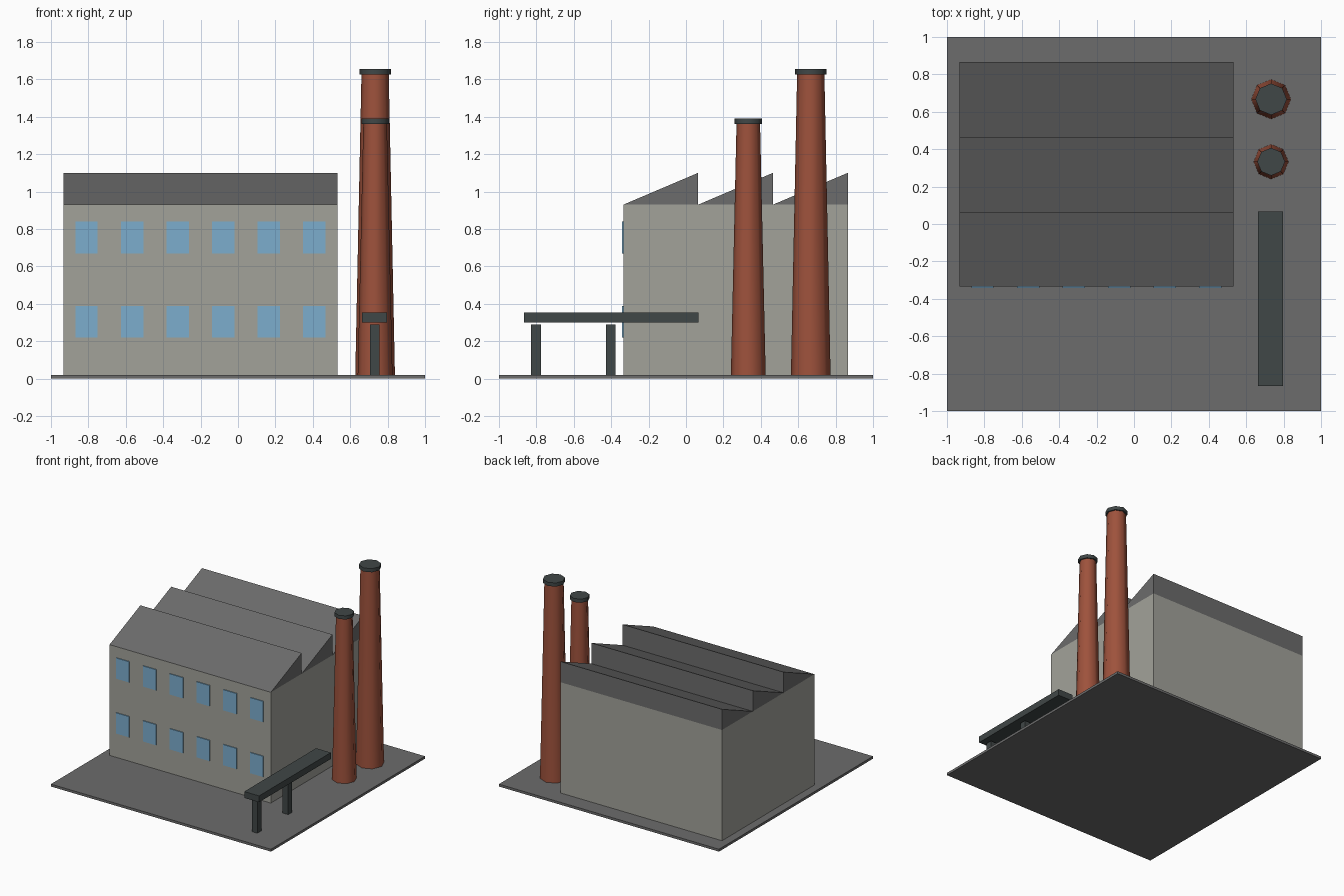
import bpy
import bmesh
from math import radians, cos, sin, pi

cube = bpy.data.objects.get("Cube")
if cube:
    bpy.data.objects.remove(cube, do_unlink=True)


def material(name, *rgb):
    linear = [((c / 255 + 0.055) / 1.055) ** 2.4 for c in rgb] + [1]
    mat = bpy.data.materials.new(name)
    mat.use_nodes = True
    mat.diffuse_color = linear
    mat.node_tree.nodes["Principled BSDF"].inputs["Base Color"].default_value = linear
    return mat


WALL = material("pale concrete", 162, 162, 154)
GREY = material("roof and paving grey", 108, 108, 108)
BRICK = material("red brick", 158, 82, 60)
METAL = material("dark metal", 64, 71, 71)
GLASS = material("blue glass", 124, 174, 206)


def add_object(name, bm, mat):
    bmesh.ops.recalc_face_normals(bm, faces=bm.faces)
    mesh = bpy.data.meshes.new(name)
    bm.to_mesh(mesh)
    bm.free()
    mesh.materials.append(mat)
    obj = bpy.data.objects.new(name, mesh)
    bpy.context.collection.objects.link(obj)
    return obj


def box(name, x, y, z, mat):
    """Box from (low, high) pairs on each axis."""
    bm = bmesh.new()
    bmesh.ops.create_cube(bm, size=1)
    for v in bm.verts:
        v.co = [(lo + hi) / 2 + c * (hi - lo) for c, (lo, hi) in zip(v.co, (x, y, z))]
    return add_object(name, bm, mat)


def round_part(name, x, y, z, r_low, r_high, mat):
    """Eight-sided tapered column with softly shaded sides."""
    bm = bmesh.new()
    rings = [[bm.verts.new((x + r * cos(i * pi / 4), y + r * sin(i * pi / 4), h))
              for i in range(8)] for r, h in ((r_low, z[0]), (r_high, z[1]))]
    for ring in rings:
        bm.faces.new(ring)
    for i in range(8):
        j = (i + 1) % 8
        bm.faces.new((rings[0][i], rings[0][j], rings[1][j], rings[1][i]))
    obj = add_object(name, bm, mat)
    bpy.ops.object.select_all(action="DESELECT")
    obj.select_set(True)
    bpy.context.view_layer.objects.active = obj
    bpy.ops.object.shade_smooth_by_angle(angle=radians(50))


# Paved yard and main hall
GROUND, EAVES, RIDGE = 0.02, 0.93, 1.10
LEFT, RIGHT, FRONT, BACK = -0.933, 0.533, -0.335, 0.865
box("yard", (-1, 1), (-1, 1), (0, GROUND), GREY)
box("hall_walls", (LEFT, RIGHT), (FRONT, BACK), (GROUND, EAVES), WALL)

# Sawtooth roof: three wedges with upright backs
depth = (BACK - FRONT) / 3
for n in range(3):
    y = FRONT + n * depth
    bm = bmesh.new()
    profile = [(y, EAVES), (y + depth, EAVES), (y + depth, RIDGE)]
    face = bm.faces.new([bm.verts.new((LEFT, py, pz)) for py, pz in profile])
    extruded = bmesh.ops.extrude_face_region(bm, geom=[face])["geom"]
    moved = [g for g in extruded if isinstance(g, bmesh.types.BMVert)]
    bmesh.ops.translate(bm, verts=moved, vec=(RIGHT - LEFT, 0, 0))
    add_object(f"roof_tooth_{n + 1}", bm, GREY)

# Two rows of six windows
for row, sill in (("lower", 0.219), ("upper", 0.67)):
    for n in range(6):
        x = -0.81 + n * 0.2437
        box(f"{row}_window_{n + 1}", (x - 0.06, x + 0.06),
            (FRONT - 0.007, FRONT + 0.002), (sill, sill + 0.17), GLASS)

# Chimneys with metal caps
STACK_X = 0.733
for name, y, top, r_low, r_high, r_cap in (
        ("tall", 0.667, 1.625, 0.106, 0.073, 0.084),
        ("short", 0.333, 1.36, 0.093, 0.063, 0.074)):
    round_part(f"{name}_chimney", STACK_X, y, (GROUND, top), r_low, r_high, BRICK)
    round_part(f"{name}_chimney_cap", STACK_X, y, (top, top + 0.03), r_cap, r_cap, METAL)

# Raised conveyor on two posts
box("conveyor", (0.663, 0.797), (-0.865, 0.067), (0.30, 0.352), METAL)
for name, y in (("front", -0.802), ("rear", -0.402)):
    box(f"{name}_conveyor_post", (0.706, 0.756), (y - 0.026, y + 0.026),
        (GROUND, 0.29), METAL)
